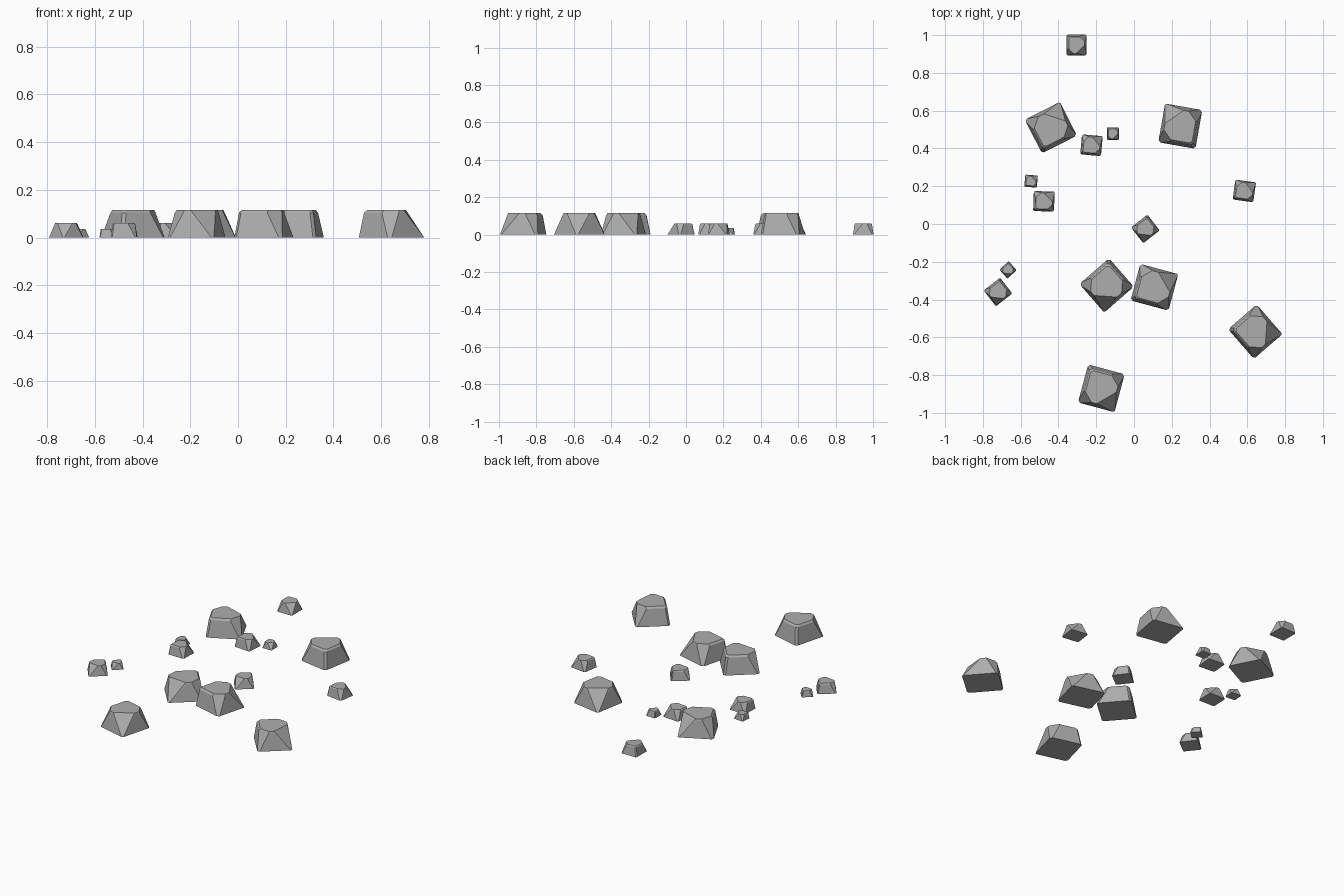
import bpy, bmesh, math
from mathutils import Matrix

cube = bpy.data.objects.get("Cube")
if cube:
    bpy.data.objects.remove(cube, do_unlink=True)

stone = bpy.data.materials.new("stone_grey")
stone.use_nodes = True
GREY = (0.42, 0.42, 0.42, 1)
stone.diffuse_color = GREY
stone.node_tree.nodes["Principled BSDF"].inputs["Base Color"].default_value = GREY


def ring(half_x, half_y, cuts, z, shift=(0, 0)):
    """Rectangle with a separate chamfer on each corner."""
    points = []
    for (sx, sy), cut in zip(((1, -1), (1, 1), (-1, 1), (-1, -1)), cuts):
        x, y = sx * half_x + shift[0], sy * half_y + shift[1]
        points += [(x - sx * cut, y, z), (x, y - sy * cut, z)]
    return points


# One chipped stone: wide foot, bevelled shoulder, one deep corner chip
def stone_mesh():
    bm = bmesh.new()
    points = ring(0.1, 0.104, (0.008, 0.012, 0.012, 0.012), 0)
    points += ring(0.085, 0.088, (0.095, 0.05, 0.012, 0.05), 0.104)
    points += ring(0.079, 0.082, (0.085, 0.045, 0.012, 0.045), 0.115, (0.003, -0.003))
    for p in points:
        bm.verts.new(p)
    hull = bmesh.ops.convex_hull(bm, input=bm.verts[:])
    loose = {v for v in hull["geom_interior"] + hull["geom_unused"]
             if isinstance(v, bmesh.types.BMVert)}
    bmesh.ops.delete(bm, geom=list(loose), context='VERTS')
    bmesh.ops.dissolve_limit(bm, angle_limit=math.radians(2),
                             verts=bm.verts[:], edges=bm.edges[:])
    bmesh.ops.recalc_face_normals(bm, faces=bm.faces[:])
    mesh = bpy.data.meshes.new("stone")
    bm.to_mesh(mesh)
    bm.free()
    mesh.materials.append(stone)
    return mesh


mesh = stone_mesh()

# Placement of each stone: x, y, turn in degrees
GROUPS = {
    "large_stone": (1.0, [
        (-0.44, 0.51, 117), (0.245, 0.518, 170), (-0.145, -0.325, -49),
        (0.108, -0.335, 75), (0.642, -0.57, 41), (-0.173, -0.87, -15)]),
    "medium_stone": (0.53, [
        (-0.305, 0.948, 0), (-0.225, 0.417, 85), (-0.477, 0.12, 88),
        (0.584, 0.175, 82), (0.06, -0.026, -52), (-0.72, -0.36, -52)]),
    "small_stone": (0.32, [
        (-0.112, 0.478, 0), (-0.545, 0.227, 85), (-0.667, -0.243, -48)]),
}
for name, (size, places) in GROUPS.items():
    for i, (x, y, turn) in enumerate(places, 1):
        obj = bpy.data.objects.new(f"{name}_{i}", mesh)
        bpy.context.collection.objects.link(obj)
        obj.matrix_world = (Matrix.Translation((x, y, 0))
                            @ Matrix.Rotation(math.radians(turn), 4, 'Z')
                            @ Matrix.Scale(size, 4))
